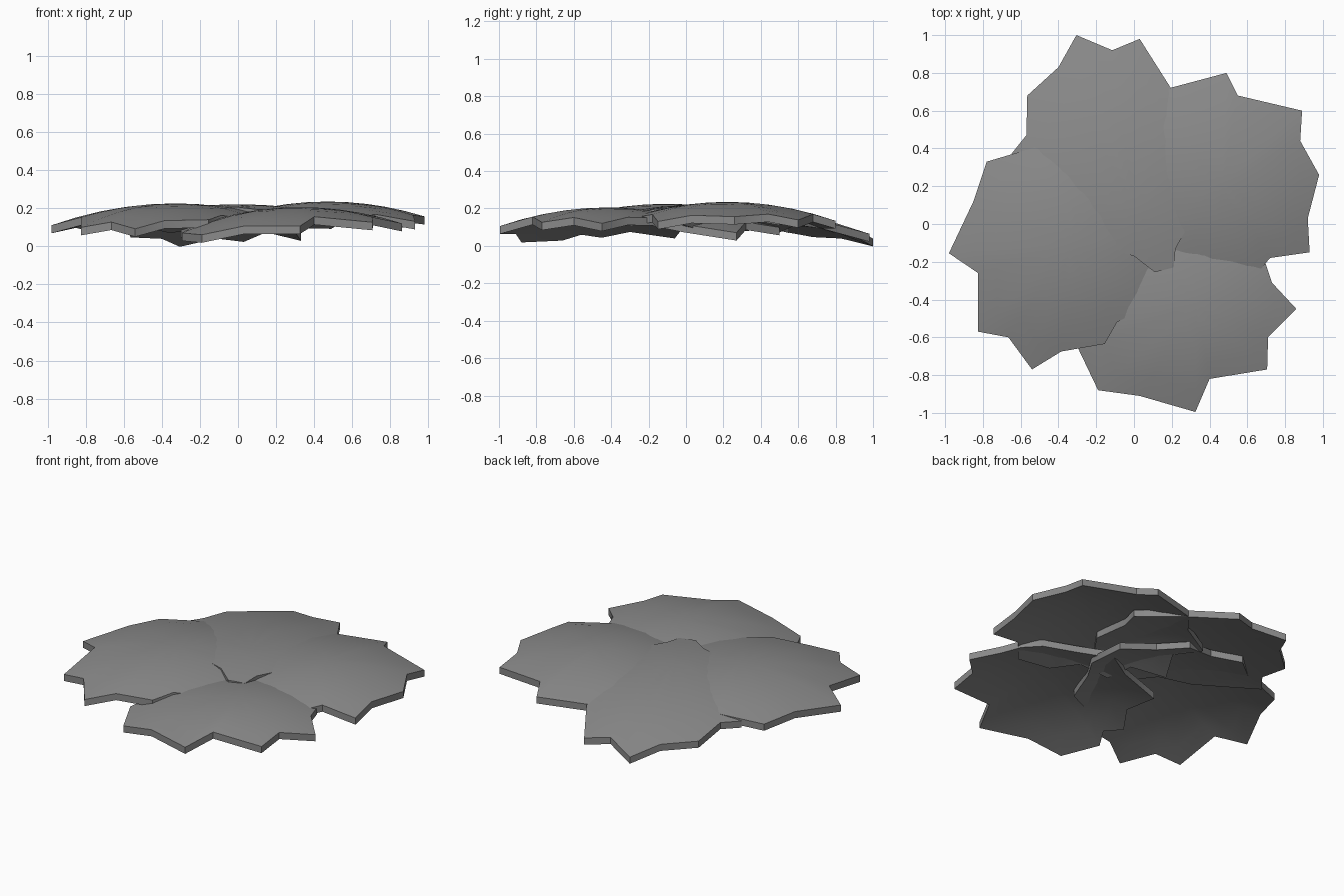
import bpy, bmesh
from mathutils import Vector

if "Cube" in bpy.data.objects:
    bpy.data.objects.remove(bpy.data.objects["Cube"])

THICK = 0.042

grey = bpy.data.materials.new("stone_grey")
grey.use_nodes = True
COLOR = (0.25, 0.25, 0.25, 1)
grey.diffuse_color = COLOR
grey.node_tree.nodes["Principled BSDF"].inputs["Base Color"].default_value = COLOR


def plate(name, peak, curve, outline, rings=5):
    """Jagged plate bulging into a shallow dome around its peak."""
    bm = bmesh.new()
    top = Vector(peak)

    def vert(p):
        d = p - top.xy
        return bm.verts.new((p.x, p.y, top.z - curve * d.length_squared))

    # Concentric rings from the peak out to the jagged rim
    middle = vert(top.xy)
    prev = None
    for i in range(1, rings + 1):
        ring = [vert(top.xy.lerp(Vector(p), i / rings)) for p in outline]
        for j in range(len(ring)):
            k = (j + 1) % len(ring)
            if prev:
                bm.faces.new((prev[j], ring[j], ring[k], prev[k]))
            else:
                bm.faces.new((middle, ring[j], ring[k]))
        prev = ring
    # Thickness straight down
    upper = bm.faces[:]
    low = bmesh.ops.extrude_face_region(bm, geom=upper)["geom"]
    for v in low:
        if isinstance(v, bmesh.types.BMVert):
            v.co.z -= THICK
    bmesh.ops.recalc_face_normals(bm, faces=bm.faces)

    mesh = bpy.data.meshes.new(name)
    bm.to_mesh(mesh)
    bm.free()
    mesh.materials.append(grey)
    ob = bpy.data.objects.new(name, mesh)
    bpy.context.collection.objects.link(ob)
    bpy.ops.object.select_all(action='DESELECT')
    ob.select_set(True)
    bpy.context.view_layer.objects.active = ob
    bpy.ops.object.shade_smooth_by_angle(angle=0.6)


# Outlines run counter-clockwise
plate("right_plate", (-.33, -.1, .225), .27, [
    (-.51, .41), (-.78, .33), (-.85, .12), (-.98, -.155), (-.825, -.26),
    (-.825, -.57), (-.665, -.6), (-.54, -.77), (-.385, -.675),
    (-.155, -.635), (-.09, -.52), (.1, -.42), (.18, -.2), (.3, -.02),
    (.33, .27), (.1, .32), (.0, .5), (-.2, .45), (-.355, .55)])

plate("front_plate", (.33, -.42, .205), .3, [
    (.86, -.45), (.73, -.31), (.69, -.19), (.6, -.1), (.4, -.04),
    (.23, .1), (.05, -.02), (-.2, -.06), (-.2, -.3), (-.3, -.45),
    (-.24, -.56), (-.295, -.66), (-.19, -.88), (.03, -.91), (.325, -.995),
    (.4, -.82), (.705, -.77), (.71, -.6)])

plate("left_plate", (.47, .22, .235), .3, [
    (.98, .26), (.88, .44), (.89, .6), (.55, .68), (.49, .8), (.19, .72),
    (.08, .58), (-.1, .5), (-.04, .3), (-.14, .12), (.04, .02), (.08, -.14),
    (.27, -.16), (.4, -.28), (.62, -.3), (.72, -.18), (.93, -.15),
    (.92, .03)])

plate("back_plate", (0, .1, .22), .2, [
    (.27, -.04), (.38, .12), (.36, .35), (.42, .5), (.3, .6),
    (.195, .72), (.03, .98), (-.115, .92), (-.305, 1.0), (-.4, .83),
    (-.565, .68), (-.57, .47), (-.65, .37), (-.52, .2), (-.38, .06),
    (-.2, -.02), (-.1, -.14), (0, -.17), (.11, -.255), (.21, -.23),
    (.22, -.13)])
